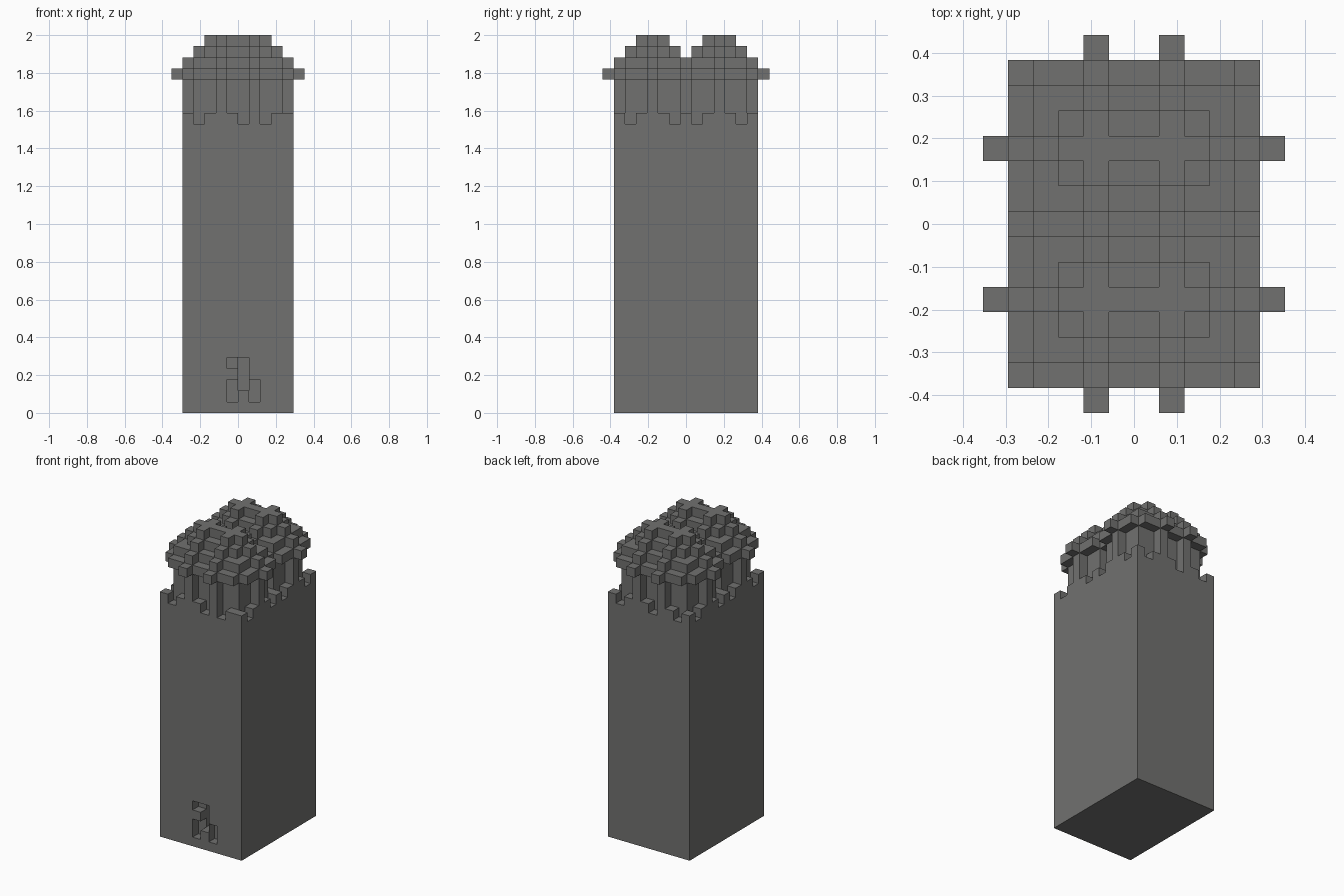
import bpy
import bmesh
from mathutils import Matrix, Vector

cube = bpy.data.objects.get("Cube")
if cube:
    bpy.data.objects.remove(cube)

U = 2 / 34  # one block

stone = bpy.data.materials.new("dark_stone")
stone.use_nodes = True
grey = (0.165, 0.165, 0.16, 1)
stone.diffuse_color = grey
bsdf = stone.node_tree.nodes["Principled BSDF"]
bsdf.inputs["Base Color"].default_value = grey
bsdf.inputs["Roughness"].default_value = 0.9


def blocks(name, boxes):
    """One object from boxes (x0, x1, y0, y1, z0, z1) in block units."""
    bm = bmesh.new()
    for x0, x1, y0, y1, z0, z1 in boxes:
        centre = Vector((x0 + x1, y0 + y1, z0 + z1)) * U / 2
        size = Vector((x1 - x0, y1 - y0, z1 - z0)) * U
        place = Matrix.Translation(centre) @ Matrix.Diagonal(size).to_4x4()
        bmesh.ops.create_cube(bm, size=1, matrix=place)
    mesh = bpy.data.meshes.new(name)
    bm.to_mesh(mesh)
    bm.free()
    mesh.materials.append(stone)
    obj = bpy.data.objects.new(name, mesh)
    bpy.context.collection.objects.link(obj)
    return obj


# Tower body
tower = blocks("tower_body", [(-5, 5, -6.5, 6.5, 0, 27)])

# Gaps in the rim, one block deep
cuts = [(x, x + 1, -7, -5.5, 26, 28) for x in (-4, 0, 2)]
cuts += [(x, x + 1, 5.5, 7, 26, 28) for x in (-4, -1, 3)]
for y in (-5.5, -1.5, 0.5, 4.5):
    cuts += [(4, 6, y, y + 1, 26, 28), (-6, -4, y, y + 1, 26, 28)]

# Carved niche low on the front
cuts += [
    (0, 1, -7, -4.5, 2, 5),
    (-1, 0, -7, -5.5, 1, 3),
    (1, 2, -7, -5.5, 1, 3),
    (-1, 0, -7, -5.5, 4, 5),
]
cutter = blocks("rim_cutter", cuts)
cutter.hide_render = True
mod = tower.modifiers.new("cuts", "BOOLEAN")
mod.object = cutter
mod.operation = "DIFFERENCE"
mod.solver = "EXACT"
mod.use_self = True
bpy.context.view_layer.objects.active = tower
bpy.ops.object.modifier_apply(modifier=mod.name)
bpy.data.objects.remove(cutter)

RIBS_X = (-1.5, 1.5)
for label, c in (("front", -3), ("back", 3)):
    # Inset wall, cross-shaped eave and stepped roof
    blocks(label + "_wall", [(-4, 4, c - 2.5, c + 2.5, 27, 31)])
    blocks(label + "_eave", [
        (-4, 4, c - 3.5, c + 3.5, 30, 31),
        (-5, 5, c - 2.5, c + 2.5, 30, 31),
    ])
    blocks(label + "_roof", [
        (-4, 4, c - 2.5, c + 2.5, 31, 32),
        (-3, 3, c - 1.5, c + 1.5, 32, 33),
    ])

    # Raised ribs: pillar, beam end and arch steps
    steps = [(0, 27, 32), (1, 30, 31), (-1, 32, 33), (-2, 33, 34)]
    ribs = []
    for grow, z0, z1 in steps:
        ribs.append((-5 - grow, 5 + grow, c - 0.5, c + 0.5, z0, z1))
        for x in RIBS_X:
            half = 3.5 + grow
            ribs.append((x - 0.5, x + 0.5, c - half, c + half, z0, z1))
    blocks(label + "_ribs", ribs)
